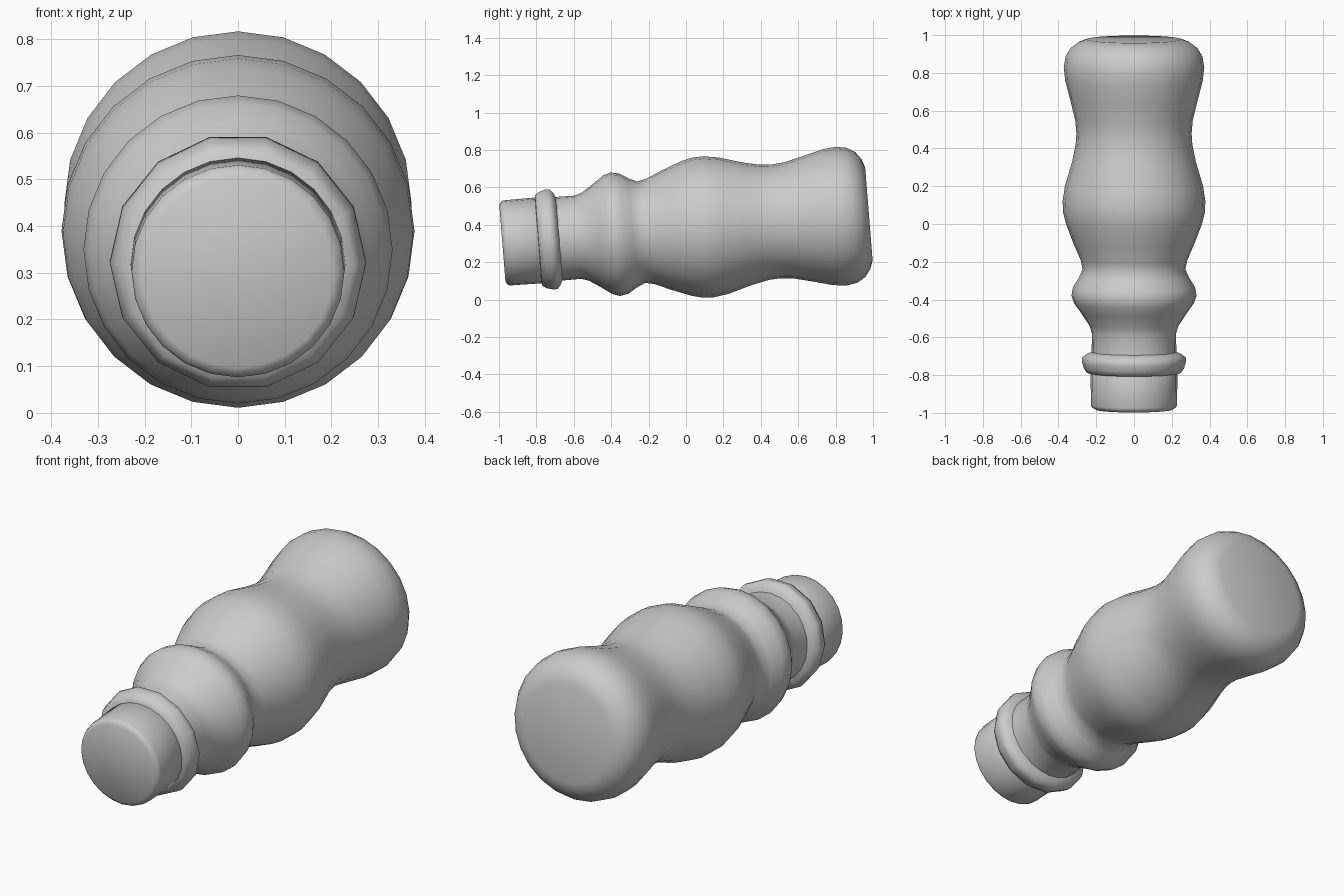
import bpy, bmesh, math
from mathutils import Matrix

if "Cube" in bpy.data.objects:
    bpy.data.objects.remove(bpy.data.objects["Cube"])

# handle axis leans up slightly towards the back
TILT = Matrix.Translation((0, 0, 0.38)) @ Matrix.Rotation(math.atan(0.08), 4, 'X')


def lathe(name, profile, sides, angle=40, phase=0.0):
    """Turn (distance along axis, radius) pairs into a closed solid around local y."""
    bm = bmesh.new()
    rings = []
    for s, r in profile:
        rings.append([bm.verts.new((r * math.sin(a), s, r * math.cos(a)))
                      for a in (2 * math.pi * (i + phase) / sides for i in range(sides))])
    for a, b in zip(rings, rings[1:]):
        for i in range(sides):
            j = (i + 1) % sides
            bm.faces.new((a[i], a[j], b[j], b[i]))
    bm.faces.new(rings[0])
    bm.faces.new(rings[-1])
    bmesh.ops.recalc_face_normals(bm, faces=bm.faces)
    bm.transform(TILT)
    me = bpy.data.meshes.new(name)
    bm.to_mesh(me)
    bm.free()
    ob = bpy.data.objects.new(name, me)
    bpy.context.collection.objects.link(ob)
    bpy.ops.object.select_all(action='DESELECT')
    ob.select_set(True)
    bpy.context.view_layer.objects.active = ob
    bpy.ops.object.shade_smooth_by_angle(angle=math.radians(angle))
    return ob


# main turned grip, neck to rounded butt
lathe("grip_body", [
    (-0.75, 0.225), (-0.67, 0.224), (-0.58, 0.223), (-0.54, 0.236), (-0.47, 0.282),
    (-0.42, 0.318), (-0.38, 0.331), (-0.335, 0.323), (-0.285, 0.292), (-0.24, 0.272),
    (-0.19, 0.283), (-0.10, 0.322), (0.0, 0.360), (0.06, 0.375), (0.12, 0.378),
    (0.20, 0.366), (0.33, 0.328), (0.42, 0.309), (0.48, 0.305), (0.55, 0.311),
    (0.66, 0.338), (0.76, 0.364), (0.83, 0.372), (0.89, 0.362), (0.935, 0.335),
    (0.965, 0.295), (0.981, 0.25)], 24, 60)

# collar ring
lathe("collar_ring", [
    (-0.795, 0.21), (-0.79, 0.25), (-0.765, 0.266), (-0.735, 0.274),
    (-0.71, 0.275), (-0.69, 0.25), (-0.675, 0.215)], 14, 60, 0.5)

# plug at the front end
lathe("front_plug", [
    (-0.985, 0.205), (-0.973, 0.224), (-0.96, 0.228), (-0.79, 0.23), (-0.76, 0.21)], 24, 60)
